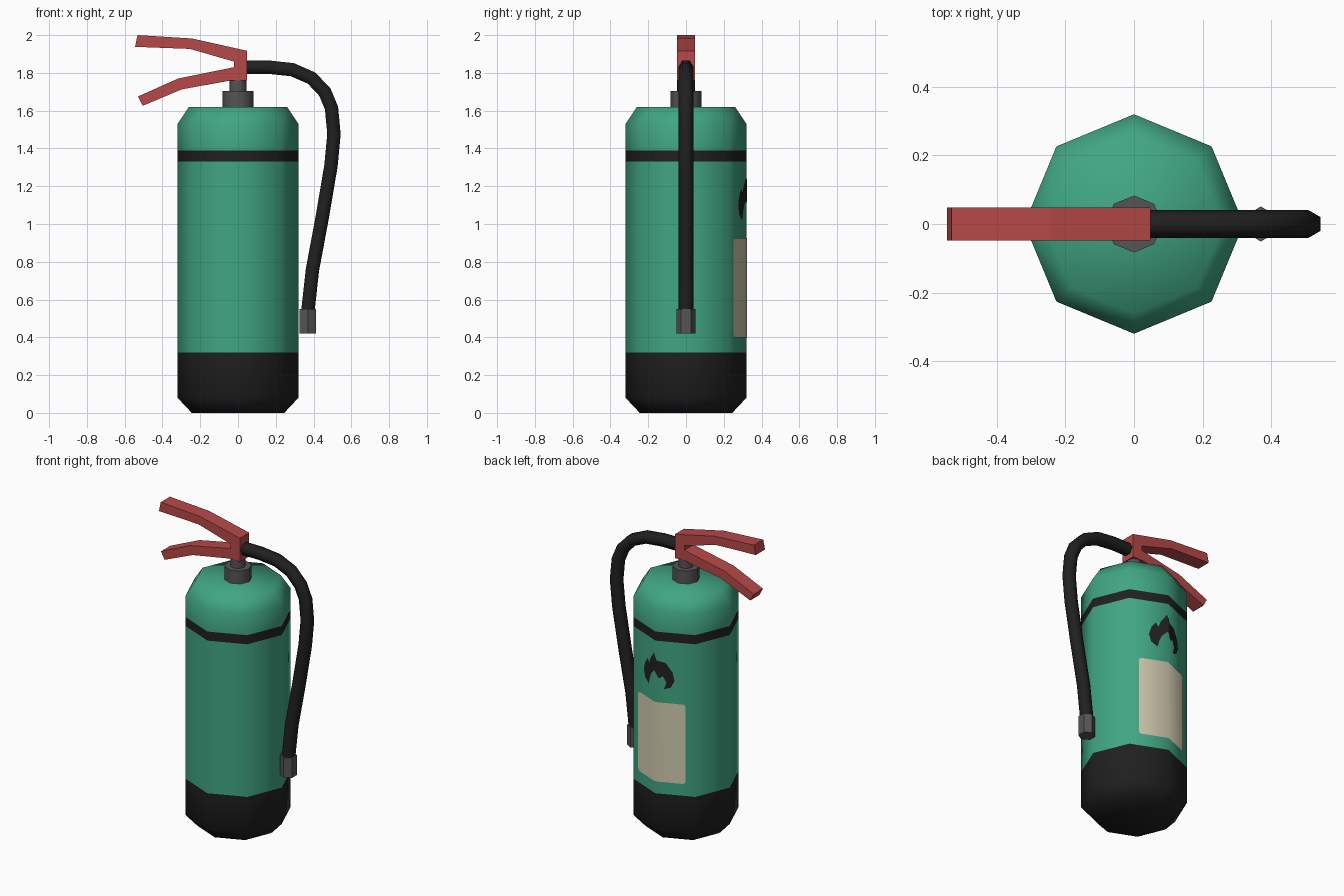
import bpy, bmesh, math
from mathutils import Vector

if "Cube" in bpy.data.objects:
    bpy.data.objects.remove(bpy.data.objects["Cube"])


def material(name, rgb):
    m = bpy.data.materials.new(name)
    m.diffuse_color = (*rgb, 1)
    m.use_nodes = True
    m.node_tree.nodes["Principled BSDF"].inputs["Base Color"].default_value = m.diffuse_color
    return m


GREEN = material("green paint", (0.052, 0.38, 0.225))
BLACK = material("black rubber", (0.0145, 0.0145, 0.0145))
RED = material("red levers", (0.48, 0.066, 0.066))
GREY = material("grey metal", (0.09, 0.09, 0.09))
CREAM = material("cream label", (0.64, 0.60, 0.43))


def finish(name, bm, mats, smooth=None):
    me = bpy.data.meshes.new(name)
    bm.to_mesh(me)
    bm.free()
    ob = bpy.data.objects.new(name, me)
    bpy.context.collection.objects.link(ob)
    for m in mats:
        me.materials.append(m)
    if smooth is not None:
        bpy.ops.object.select_all(action='DESELECT')
        ob.select_set(True)
        bpy.context.view_layer.objects.active = ob
        bpy.ops.object.shade_smooth_by_angle(angle=math.radians(smooth))
    return ob


def skin(rings):
    """Join equal vertex rings into a closed, capped tube."""
    bm = bmesh.new()
    rows = [[bm.verts.new(p) for p in r] for r in rings]
    n = len(rows[0])
    for a, b in zip(rows, rows[1:]):
        for i in range(n):
            j = (i + 1) % n
            bm.faces.new((a[i], a[j], b[j], b[i]))
    bm.faces.new(rows[0][::-1])
    bm.faces.new(rows[-1])
    bmesh.ops.recalc_face_normals(bm, faces=bm.faces)
    return bm


def lathe(profile, sides, x=0):
    angles = [math.pi / 2 + math.tau * i / sides for i in range(sides)]
    return skin([[(x + r * math.cos(a), r * math.sin(a), z) for a in angles]
                 for r, z in profile])


# Tank: octagonal cylinder, black base and black band
tank = lathe([(0.245, 0), (0.32, 0.08), (0.32, 0.32), (0.32, 1.33),
              (0.32, 1.39), (0.32, 1.53), (0.26, 1.62)], 8)
for f in tank.faces:
    z = f.calc_center_median().z
    f.material_index = 1 if z < 0.32 or 1.33 < z < 1.39 else 0
finish("tank", tank, [GREEN, BLACK], 60)

# Neck collar and valve stem
finish("neck_collar", lathe([(0.083, 1.60), (0.083, 1.705)], 8), [GREY], 50)
finish("valve_stem", lathe([(0.045, 1.69), (0.045, 1.78)], 8), [GREY], 50)

# Squeeze levers: one C-shaped side profile, extruded across y
outline = [(0.048, 1.76), (0.048, 1.917), (-0.243, 1.982), (-0.532, 2.0),
           (-0.545, 1.938), (-0.254, 1.927), (-0.022, 1.86), (-0.022, 1.83),
           (-0.317, 1.77), (-0.53, 1.675), (-0.504, 1.626),
           (-0.297, 1.713), (-0.036, 1.76)]
finish("levers", skin([[(x, y, z) for x, z in outline] for y in (-0.048, 0.048)]), [RED])

# Hose: hexagonal section swept along a path in the xz plane
path = [Vector((x, 0, z)) for x, z in [
    (0.03, 1.83), (0.164, 1.83), (0.288, 1.817), (0.39, 1.772), (0.46, 1.698),
    (0.495, 1.614), (0.508, 1.476), (0.492, 1.307), (0.445, 1.03),
    (0.394, 0.757), (0.37, 0.54)]]
rings = []
for i, p in enumerate(path):
    t = (path[min(i + 1, len(path) - 1)] - path[max(i - 1, 0)]).normalized()
    n = Vector((-t.z, 0, t.x))
    rings.append([p + 0.041 * (n * math.cos(a) + Vector((0, math.sin(a), 0)))
                  for a in (math.radians(30 + 60 * k) for k in range(6))])
finish("hose", skin(rings), [BLACK], 62)

# Hose nozzle
finish("nozzle", lathe([(0.051, 0.42), (0.051, 0.55)], 6, 0.37), [GREY], 50)


def decal(name, pts, mat):
    """Thin sheet wrapped over the rear corner of the tank."""
    bm = bmesh.new()
    bm.faces.new([bm.verts.new((x, 0, z)) for x, z in pts])
    bmesh.ops.triangulate(bm, faces=bm.faces[:])
    bmesh.ops.bisect_plane(bm, geom=bm.verts[:] + bm.edges[:] + bm.faces[:],
                           plane_co=(0, 0, 0), plane_no=(1, 0, 0))
    for v in bm.verts:
        v.co.y = 0.324 - 0.414 * abs(v.co.x)
    bm.normal_update()
    for f in bm.faces:
        if f.normal.y < 0:
            f.normal_flip()
    return finish(name, bm, [mat], 60)


# Rear label with clipped corners
w, lo, hi, c = 0.173, 0.40, 0.925, 0.012
decal("label", [(-w + c, lo), (w - c, lo), (w, lo + c), (w, hi - c),
                (w - c, hi), (-w + c, hi), (-w, hi - c), (-w, lo + c)], CREAM)

# Rear flame symbol
decal("flame_symbol", [
    (0.065, 1.02), (0.102, 1.05), (0.115, 1.10), (0.10, 1.15), (0.075, 1.185),
    (0.06, 1.16), (0.045, 1.20), (0.01, 1.25), (-0.01, 1.20), (-0.045, 1.16),
    (-0.06, 1.19), (-0.10, 1.13), (-0.11, 1.075), (-0.09, 1.03), (-0.05, 1.015),
    (-0.065, 1.06), (-0.045, 1.10), (-0.02, 1.085), (0.005, 1.135),
    (0.04, 1.10), (0.055, 1.06)], BLACK)
